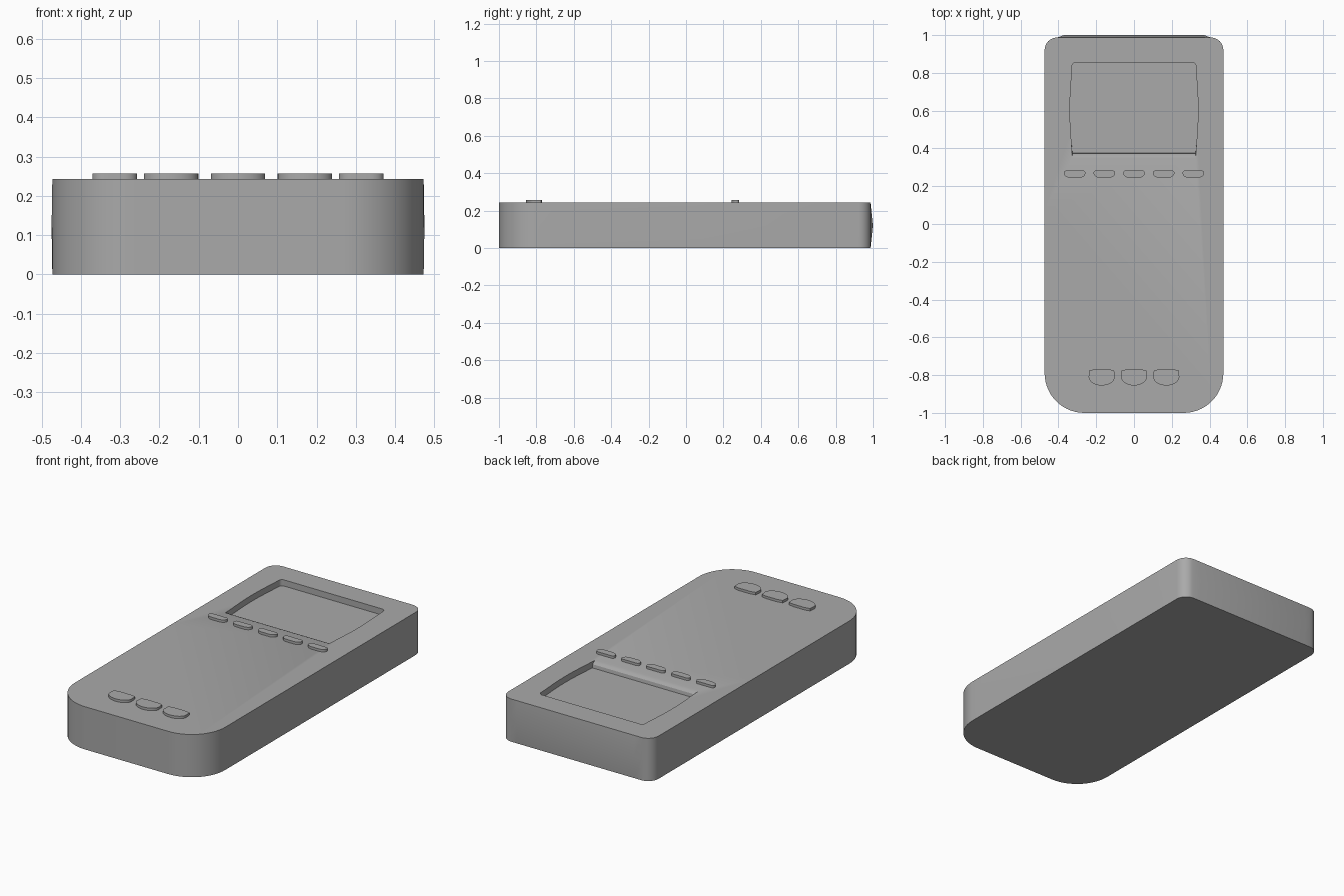
import bpy, bmesh
from math import sin, cos, pi, radians

if "Cube" in bpy.data.objects:
    bpy.data.objects.remove(bpy.data.objects["Cube"])

grey = bpy.data.materials.new("plain grey")
grey.use_nodes = True
grey.diffuse_color = (0.4, 0.4, 0.4, 1)
grey.node_tree.nodes["Principled BSDF"].inputs["Base Color"].default_value = (0.4, 0.4, 0.4, 1)

TOP, HALF, BACK = 0.243, 0.473, 0.987


def arc(cx, cy, rx, ry, start, end, steps):
    """Points on an elliptical arc, angles in degrees."""
    angles = [radians(start + (end - start) * i / steps) for i in range(steps + 1)]
    return [(cx + rx * cos(a), cy + ry * sin(a)) for a in angles]


def mirrored(half):
    """Closes a right-hand outline, listed front to back, across x = 0."""
    return half + [(-x, y) for x, y in reversed(half)]


def loft(name, rings):
    """Skins matching rings, given as (outline, z), and caps both ends."""
    bm = bmesh.new()
    loops = [[bm.verts.new((x, y, z)) for x, y in outline] for outline, z in rings]
    for low, high in zip(loops, loops[1:]):
        for i in range(len(low)):
            j = (i + 1) % len(low)
            bm.faces.new((low[i], low[j], high[j], high[i]))
    bm.faces.new(loops[-1])
    bm.faces.new(loops[0][::-1])
    bmesh.ops.recalc_face_normals(bm, faces=bm.faces)
    mesh = bpy.data.meshes.new(name)
    bm.to_mesh(mesh)
    bm.free()
    mesh.materials.append(grey)
    obj = bpy.data.objects.new(name, mesh)
    bpy.context.collection.objects.link(obj)
    return obj


def smooth(obj):
    bpy.ops.object.select_all(action='DESELECT')
    bpy.context.view_layer.objects.active = obj
    obj.select_set(True)
    bpy.ops.object.shade_smooth_by_angle(angle=radians(30))


# Body: broad front corners, tight back corners, faint ridges on sides and back
front = arc(HALF - 0.21, -0.79, 0.21, 0.21, -90, 0, 14)
back = arc(HALF - 0.065, BACK - 0.065, 0.065, 0.065, 0, 90, 8)


def body_outline(side, rear):
    sides = [(HALF + side, -0.72), (HALF + side, 0.08)]
    return mirrored(front + sides + back + [(0.37, BACK + rear)])


body = loft("body", [(body_outline(0, 0), 0), (body_outline(0.002, 0.013), 0.12),
                     (body_outline(0, 0), TOP)])


# Screen recess: bowed sides and a rounded lip along the front
def screen_outline(lip):
    bow = [(0.326 + 0.013 * sin(pi * t / 8), 0.375 + 0.46 * t / 8) for t in range(1, 8)]
    return mirrored([(0.326, lip)] + bow + arc(0.308, 0.835, 0.02, 0.02, 0, 90, 5))


cutter = loft("screen_cutter", [(screen_outline(0.375), TOP - 0.035),
                                (screen_outline(0.372), TOP - 0.016),
                                (screen_outline(0.363), TOP - 0.005),
                                (screen_outline(0.348), TOP),
                                (screen_outline(0.348), TOP + 0.05)])
cut = body.modifiers.new("screen_recess", 'BOOLEAN')
cut.operation = 'DIFFERENCE'
cut.solver = 'EXACT'
cut.object = cutter
bpy.context.view_layer.objects.active = body
bpy.ops.object.modifier_apply(modifier=cut.name)
bpy.data.objects.remove(cutter)
smooth(body)


# Buttons: five slim keys under the screen, three half-round keys at the front
def button(name, x, y, outline, height):
    obj = loft(name, [(outline, TOP - 0.01), (outline, height)])
    obj.location = (x, y, 0)
    smooth(obj)


slim = mirrored(arc(0.022, 0.005, 0.035, 0.026, -90, 0, 7)
                + arc(0.042, 0.005, 0.015, 0.014, 0, 90, 4))
half_round = mirrored(arc(0, -0.002, 0.069, 0.046, -85, 0, 12)
                      + [(0.066, 0.032), (0.035, 0.038)])
for i in range(5):
    button(f"slim_button_{i + 1}", (i - 2) * 0.157, 0.265, slim, 0.257)
for i in range(3):
    button(f"front_button_{i + 1}", (i - 1) * 0.171, -0.807, half_round, 0.257)
